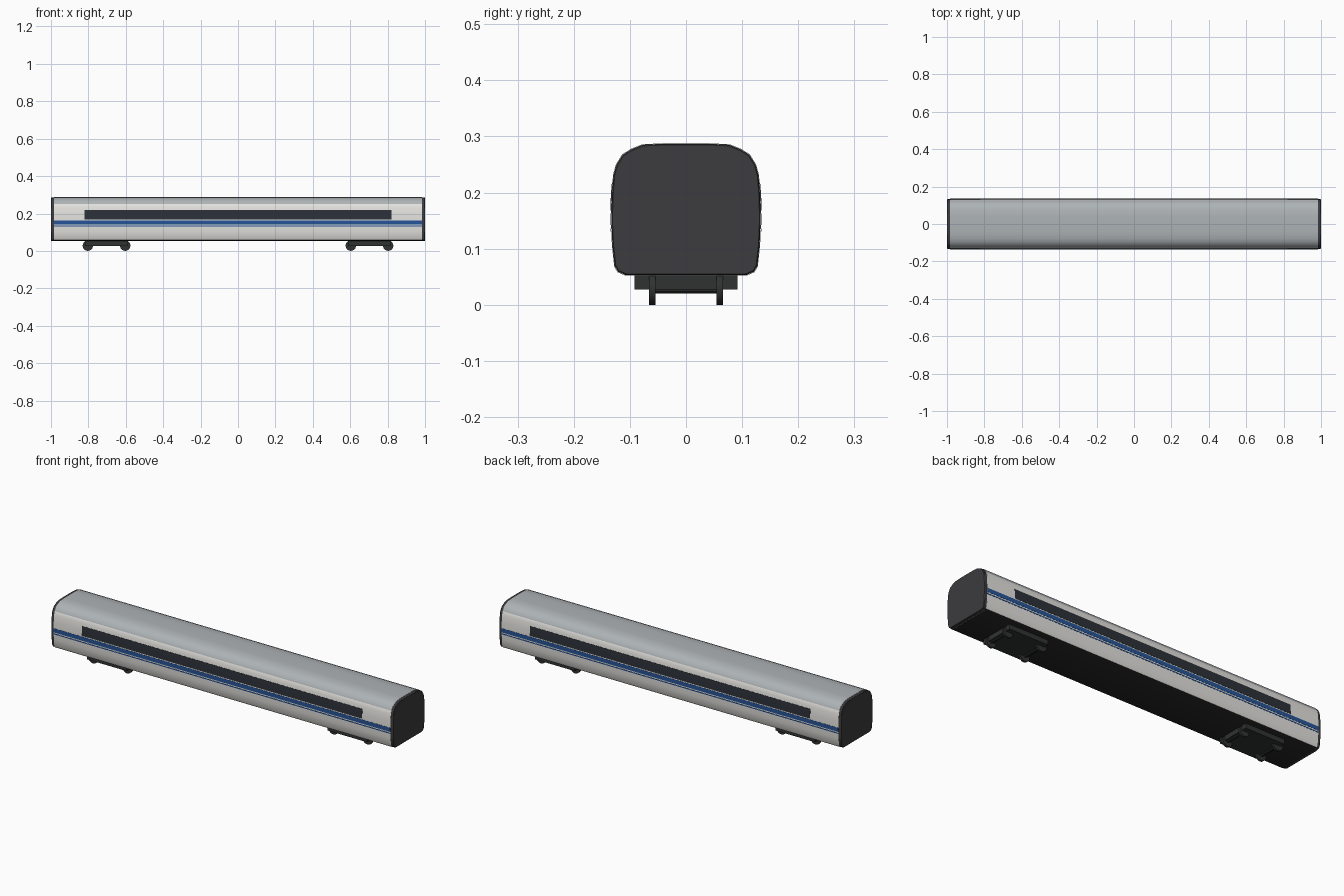
import bpy, bmesh, math

if "Cube" in bpy.data.objects:
    bpy.data.objects.remove(bpy.data.objects["Cube"])


def material(name, rgb):
    m = bpy.data.materials.new(name)
    m.diffuse_color = (*rgb, 1)
    m.use_nodes = True
    m.node_tree.nodes["Principled BSDF"].inputs["Base Color"].default_value = m.diffuse_color
    return m


SHELL = material("shell_white", (0.78, 0.77, 0.74))
ROOF = material("roof_grey", (0.42, 0.45, 0.47))
UNDER = material("underside_black", (0.02, 0.02, 0.02))
END = material("end_dark", (0.045, 0.045, 0.05))
GLASS = material("window_dark", (0.025, 0.03, 0.04))
BLUE = material("stripe_blue", (0.02, 0.09, 0.32))
BOGIE = material("bogie_dark", (0.03, 0.032, 0.032))

# Half cross-section (y, z), bottom to top
HALF = [(0.108, 0.052), (0.122, 0.058), (0.128, 0.068), (0.132, 0.105),
        (0.134, 0.15), (0.133, 0.195), (0.130, 0.232), (0.125, 0.25),
        (0.114, 0.268), (0.098, 0.278), (0.078, 0.286), (0.04, 0.288)]


def finish(name, bm, mats, angle=30):
    bmesh.ops.recalc_face_normals(bm, faces=bm.faces)
    me = bpy.data.meshes.new(name)
    bm.to_mesh(me)
    bm.free()
    for m in mats:
        me.materials.append(m)
    ob = bpy.data.objects.new(name, me)
    bpy.context.collection.objects.link(ob)
    bpy.ops.object.select_all(action='DESELECT')
    ob.select_set(True)
    bpy.context.view_layer.objects.active = ob
    bpy.ops.object.shade_smooth_by_angle(angle=math.radians(angle))
    return ob


def loft(rings):
    bm = bmesh.new()
    vs = [[bm.verts.new(p) for p in r] for r in rings]
    n = len(vs[0])
    for a, b in zip(vs, vs[1:]):
        for i in range(n):
            bm.faces.new((a[i], a[(i + 1) % n], b[(i + 1) % n], b[i]))
    bm.faces.new(vs[0])
    bm.faces.new(vs[-1])
    return bm


def ring(x, inset=0.0):
    s = 1 - inset / 0.134
    t = 1 - inset / 0.118
    half = [(y * s, 0.17 + (z - 0.17) * t) for y, z in HALF]
    return [(x, y, z) for y, z in half] + [(x, -y, z) for y, z in reversed(half)]


# Body shell: white sides, grey roof, black floor
bm = loft([ring(-0.985), ring(0.985)])
for f in bm.faces:
    z = f.calc_center_median().z
    if len(f.verts) == 4:
        f.material_index = 1 if z > 0.255 else 2 if z < 0.057 else 0
finish("car_body", bm, [SHELL, ROOF, UNDER], 35)

# Dark end frames
for s, side in ((-1, "left"), (1, "right")):
    finish(side + "_end", loft([ring(s * 0.984, 0.001), ring(s * 0.997, 0.001),
                                ring(s * 1.0, 0.003)]), [END])


def side_y(z):
    for (y0, z0), (y1, z1) in zip(HALF, HALF[1:]):
        if z0 <= z <= z1:
            return y0 + (y1 - y0) * (z - z0) / (z1 - z0)


# Bands that follow the side wall
def band(name, x, z0, z1, mat, out=0.001):
    zs = [z0] + [z for _, z in HALF if z0 < z < z1] + [z1]
    for s, side in ((-1, "front"), (1, "back")):
        sec = [(s * (side_y(z) + out), z) for z in zs]
        sec += [(s * (side_y(z) - 0.002), z) for z in reversed(zs)]
        finish(f"{side}_{name}", loft([[(e, y, z) for y, z in sec] for e in (-x, x)]), [mat])


band("window_band", 0.82, 0.168, 0.218, GLASS)
band("wide_stripe", 0.985, 0.142, 0.163, BLUE)
band("thin_stripe", 0.985, 0.131, 0.136, BLUE)


def box(name, loc, size, mat):
    bm = bmesh.new()
    bmesh.ops.create_cube(bm, size=1)
    for v in bm.verts:
        v.co = [c * d + l for c, d, l in zip(v.co, size, loc)]
    finish(name, bm, [mat])


def cylinder(name, loc, r, length, mat, sides=16):
    circle = [(r * math.cos(2 * math.pi * i / sides), r * math.sin(2 * math.pi * i / sides))
              for i in range(sides)]
    finish(name, loft([[(loc[0] + a, loc[1] + e * length / 2, loc[2] + b) for a, b in circle]
                       for e in (-1, 1)]), [mat])


# Bogies with two wheelsets each
for cx, end in ((-0.703, "left"), (0.703, "right")):
    box(end + "_bogie_frame", (cx, 0, 0.041), (0.23, 0.184, 0.028), BOGIE)
    for dx, pos in ((-0.1, "outer"), (0.1, "inner")):
        x = cx + math.copysign(1, cx) * -dx
        cylinder(f"{end}_{pos}_axle", (x, 0, 0.028), 0.008, 0.12, BOGIE, 10)
        for y, side in ((-0.06, "front"), (0.06, "back")):
            cylinder(f"{end}_{pos}_{side}_wheel", (x, y, 0.028), 0.028, 0.011, BOGIE)
